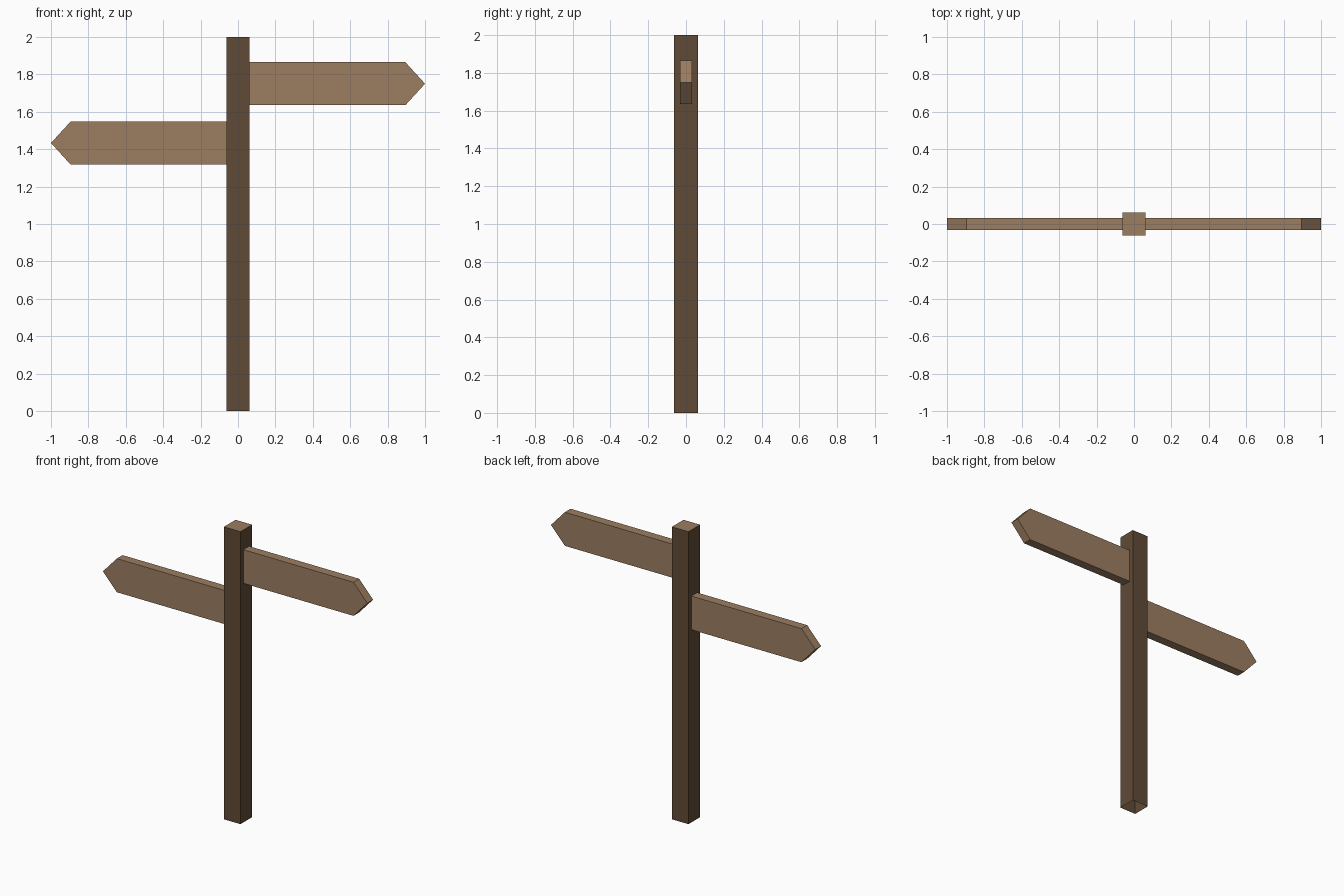
import bpy
import bmesh

cube = bpy.data.objects.get("Cube")
if cube:
    bpy.data.objects.remove(cube, do_unlink=True)

POST_HALF = 0.0625
POST_HEIGHT = 2.0
BOARD_HALF_DEPTH = 0.031
BOARD_HALF_HEIGHT = 0.115


def make_material(name, rgb):
    mat = bpy.data.materials.new(name)
    mat.use_nodes = True
    color = (*rgb, 1.0)
    mat.diffuse_color = color
    mat.node_tree.nodes["Principled BSDF"].inputs["Base Color"].default_value = color
    return mat


dark_wood = make_material("dark wood", (0.117, 0.070, 0.037))
light_wood = make_material("light wood", (0.333, 0.209, 0.119))


def add_object(name, bm, materials):
    bmesh.ops.recalc_face_normals(bm, faces=bm.faces)
    mesh = bpy.data.meshes.new(name)
    bm.to_mesh(mesh)
    bm.free()
    for mat in materials:
        mesh.materials.append(mat)
    obj = bpy.data.objects.new(name, mesh)
    bpy.context.collection.objects.link(obj)
    return obj


def make_post():
    # Square post: dark sides, pale cut top, open underside
    bm = bmesh.new()
    bmesh.ops.create_cube(bm, size=1.0)
    for v in bm.verts:
        v.co.x *= POST_HALF * 2
        v.co.y *= POST_HALF * 2
        v.co.z = (v.co.z + 0.5) * POST_HEIGHT
    bm.normal_update()
    for face in bm.faces:
        face.material_index = 1 if face.normal.z > 0.5 else 0
    underside = [f for f in bm.faces if f.normal.z < -0.5]
    bmesh.ops.delete(bm, geom=underside, context="FACES_ONLY")
    add_object("post", bm, [dark_wood, light_wood])


def make_board(name, side, height):
    # Arrow-shaped plank running outward from the post
    h = BOARD_HALF_HEIGHT
    outline = [(POST_HALF, -h), (0.895, -h), (1.0, 0), (0.895, h), (POST_HALF, h)]
    bm = bmesh.new()
    verts = [bm.verts.new((side * x, -BOARD_HALF_DEPTH, height + z)) for x, z in outline]
    face = bm.faces.new(verts)
    result = bmesh.ops.extrude_face_region(bm, geom=[face], use_keep_orig=True)
    moved = [g for g in result["geom"] if isinstance(g, bmesh.types.BMVert)]
    bmesh.ops.translate(bm, verts=moved, vec=(0, BOARD_HALF_DEPTH * 2, 0))
    add_object(name, bm, [light_wood])


make_post()
make_board("left_sign_board", 1, 1.75)
make_board("right_sign_board", -1, 1.433)
